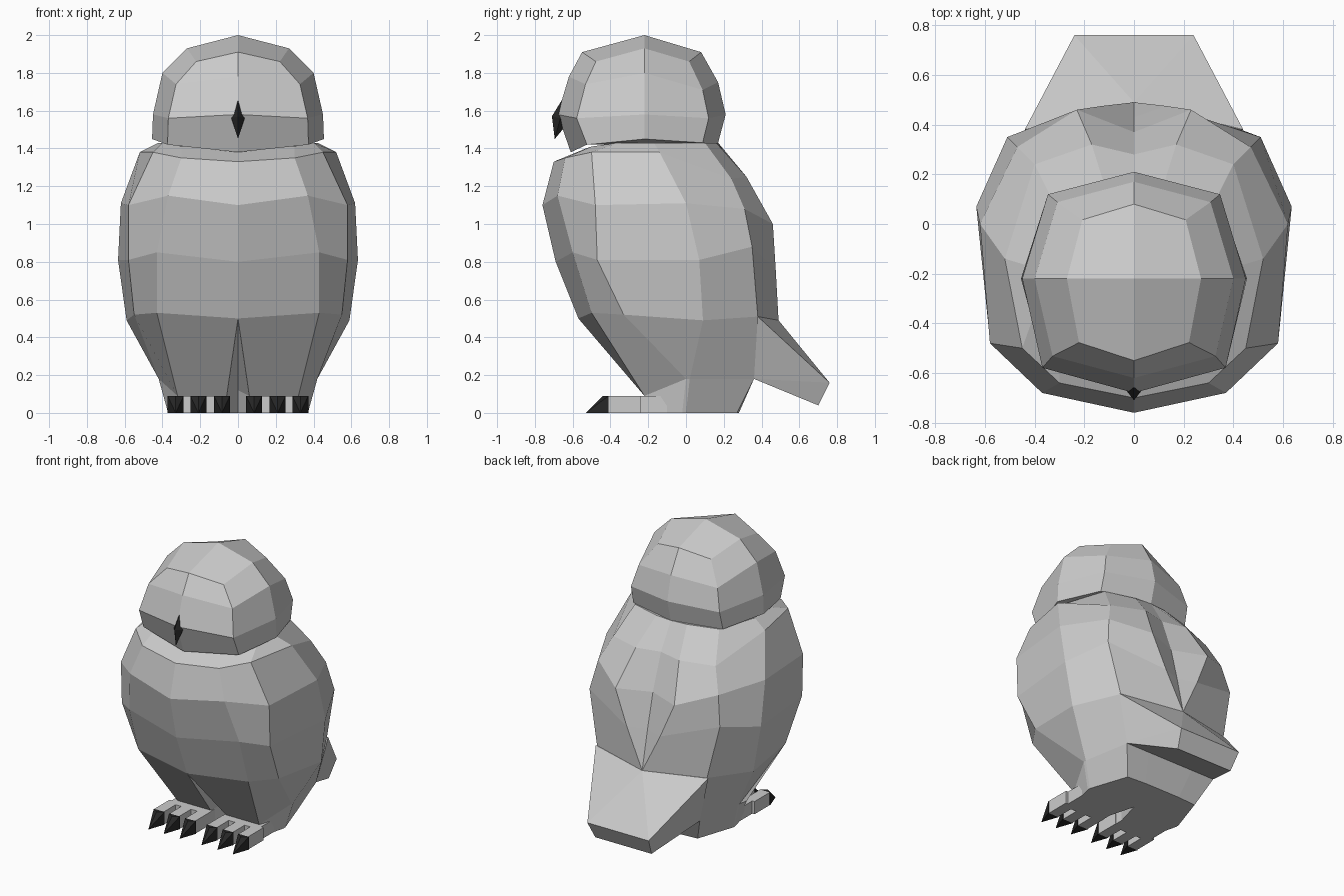
import bpy
import bmesh
from mathutils import Vector

cube = bpy.data.objects.get("Cube")
if cube:
    bpy.data.objects.remove(cube, do_unlink=True)


def make_material(name, value):
    mat = bpy.data.materials.new(name)
    mat.use_nodes = True
    colour = (value, value, value, 1)
    mat.diffuse_color = colour
    mat.node_tree.nodes["Principled BSDF"].inputs["Base Color"].default_value = colour
    return mat


plumage = make_material("light grey plumage", 0.6)
horn = make_material("black horn", 0.02)


def finish(name, bm, material):
    """Weld, fix normals and turn the bmesh into a flat shaded object."""
    bmesh.ops.remove_doubles(bm, verts=bm.verts[:], dist=0.0005)
    bmesh.ops.recalc_face_normals(bm, faces=bm.faces[:])
    mesh = bpy.data.meshes.new(name)
    bm.to_mesh(mesh)
    bm.free()
    mesh.materials.append(material)
    obj = bpy.data.objects.new(name, mesh)
    bpy.context.scene.collection.objects.link(obj)
    return obj


def mirrored(half):
    """Close a half ring (front centre to back centre) across x = 0."""
    return list(half) + [(-x, y, z) for x, y, z in reversed(half[1:-1])]


def loft(name, half_rings, material, apex=None):
    """Skin a stack of half rings, capped below and with an optional apex."""
    bm = bmesh.new()
    rings = [[bm.verts.new(p) for p in mirrored(half)] for half in half_rings]
    count = len(rings[0])
    for upper, lower in zip(rings, rings[1:]):
        for i in range(count):
            j = (i + 1) % count
            bm.faces.new((upper[i], upper[j], lower[j], lower[i]))
    bm.faces.new(rings[-1])
    if apex:
        top, tip = rings[0], bm.verts.new(apex)
        for i in range(0, count, 2):
            bm.faces.new((tip, top[i], top[i + 1], top[(i + 2) % count]))
    else:
        bm.faces.new(rings[0])
    return finish(name, bm, material)


def hull(name, points, material):
    """Convex solid around a few points."""
    bm = bmesh.new()
    verts = [bm.verts.new(p) for p in points]
    bmesh.ops.convex_hull(bm, input=verts)
    bmesh.ops.dissolve_limit(bm, angle_limit=0.01, verts=bm.verts[:], edges=bm.edges[:])
    return finish(name, bm, material)


def box(name, low, high, material):
    points = [(x, y, z) for x in (low[0], high[0])
              for y in (low[1], high[1]) for z in (low[2], high[2])]
    return hull(name, points, material)


# Head: eight-sided rings around a fixed middle axis
HEAD_Y = -0.22


def head_ring(width, front, back, z_front, z_side, z_back, z_shift):
    corner_front = HEAD_Y + (front - HEAD_Y) * 0.78
    corner_back = HEAD_Y + (back - HEAD_Y) * 0.79
    return [(0, front, z_front),
            (width * 0.82, corner_front, z_front + z_shift),
            (width, HEAD_Y, z_side),
            (width * 0.77, corner_back, z_back + min(z_shift, 0)),
            (0, back, z_back)]


loft("head", [
    head_ring(0.27, -0.55, 0.08, 1.91, 1.93, 1.91, -0.05),
    head_ring(0.40, -0.62, 0.17, 1.78, 1.80, 1.75, -0.04),
    head_ring(0.45, -0.68, 0.21, 1.58, 1.58, 1.58, -0.02),
    head_ring(0.455, -0.61, 0.17, 1.38, 1.45, 1.43, 0.04),
], plumage, apex=(0, HEAD_Y, 2.0))

# Body: columns run from the neck down to the ground
breast_centre = [(0, -0.53, 1.40), (0, -0.70, 1.33), (0, -0.76, 1.10),
                 (0, -0.69, 0.80), (0, -0.57, 0.50), (0, 0, 0.12), (0, 0, 0)]
# The inner leg splits from the breast centre below the belly
inner_leg = breast_centre[:5] + [(0.06, -0.22, 0.09), (0.06, -0.22, 0)]
breast_edge = [(0.30, -0.50, 1.41), (0.30, -0.64, 1.35), (0.37, -0.68, 1.15),
               (0.43, -0.60, 0.85), (0.43, -0.50, 0.53),
               (0.32, -0.22, 0.09), (0.32, -0.22, 0)]
wing_front = [(0.40, -0.36, 1.43), (0.45, -0.50, 1.38), (0.58, -0.48, 1.10),
              (0.58, -0.47, 0.81), (0.55, -0.33, 0.52),
              (0.42, 0, 0.18), (0.37, -0.02, 0)]
wing_side = [(0.42, -0.17, 1.43), (0.52, -0.14, 1.38), (0.62, 0, 1.11),
             (0.635, 0.07, 0.81), (0.59, 0.09, 0.49),
             (0.42, 0.02, 0.18), (0.37, 0, 0)]
wing_back = [(0.33, 0.10, 1.43), (0.40, 0.24, 1.24), (0.47, 0.31, 1.08),
             (0.51, 0.35, 0.88), (0.43, 0.38, 0.51),
             (0.36, 0.36, 0.18), (0.28, 0.27, 0)]
wing_inner = [(0.12, 0.16, 1.43), (0.17, 0.32, 1.25), (0.23, 0.46, 1.0),
              (0.13, 0.475, 0.76), (0, 0.49, 0.49),
              (0.18, 0.36, 0.18), (0.14, 0.28, 0)]
back_centre = [(0, 0.17, 1.43), (0, 0.28, 1.25), (0, 0.37, 1.0),
               (0, 0.43, 0.76), (0, 0.49, 0.49), (0, 0.36, 0.18), (0, 0.28, 0)]
columns = [breast_centre, inner_leg, breast_edge, wing_front,
           wing_side, wing_back, wing_inner, back_centre]
loft("body", [list(ring) for ring in zip(*columns)], plumage)

# Tail: a tapering wedge hanging from the wing tips
tail_points = [(0, 0.49, 0.49)]
for side in (-1, 1):
    tail_points += [(side * 0.44, 0.38, 0.51), (side * 0.36, 0.36, 0.18),
                    (side * 0.24, 0.76, 0.16), (side * 0.22, 0.70, 0.04)]
hull("tail", tail_points, plumage)

# Beak
hull("beak", [(0, -0.655, 1.66), (0.035, -0.665, 1.56), (-0.035, -0.665, 1.56),
              (0, -0.71, 1.57), (0, -0.695, 1.45), (0, -0.62, 1.54)], horn)

# Feet: pad, three toes and three claws on each side
TOE, HEIGHT = 0.042, 0.09
for side, label in ((1, "left"), (-1, "right")):
    box(label + "_foot_pad", (side * 0.05, -0.28, 0), (side * 0.35, 0, HEIGHT), plumage)
    for n, offset in enumerate((0.085, 0.21, 0.33), 1):
        x = side * offset
        box(f"{label}_toe_{n}", (x - TOE * 0.9, -0.41, 0),
            (x + TOE * 0.9, -0.24, HEIGHT), plumage)
        base = [Vector((x + dx, -0.41, z)) for dx in (-TOE, TOE) for z in (0, HEIGHT)]
        hull(f"{label}_claw_{n}", base + [Vector((x, -0.53, 0)),
             Vector((x, -0.44, HEIGHT))], horn)
